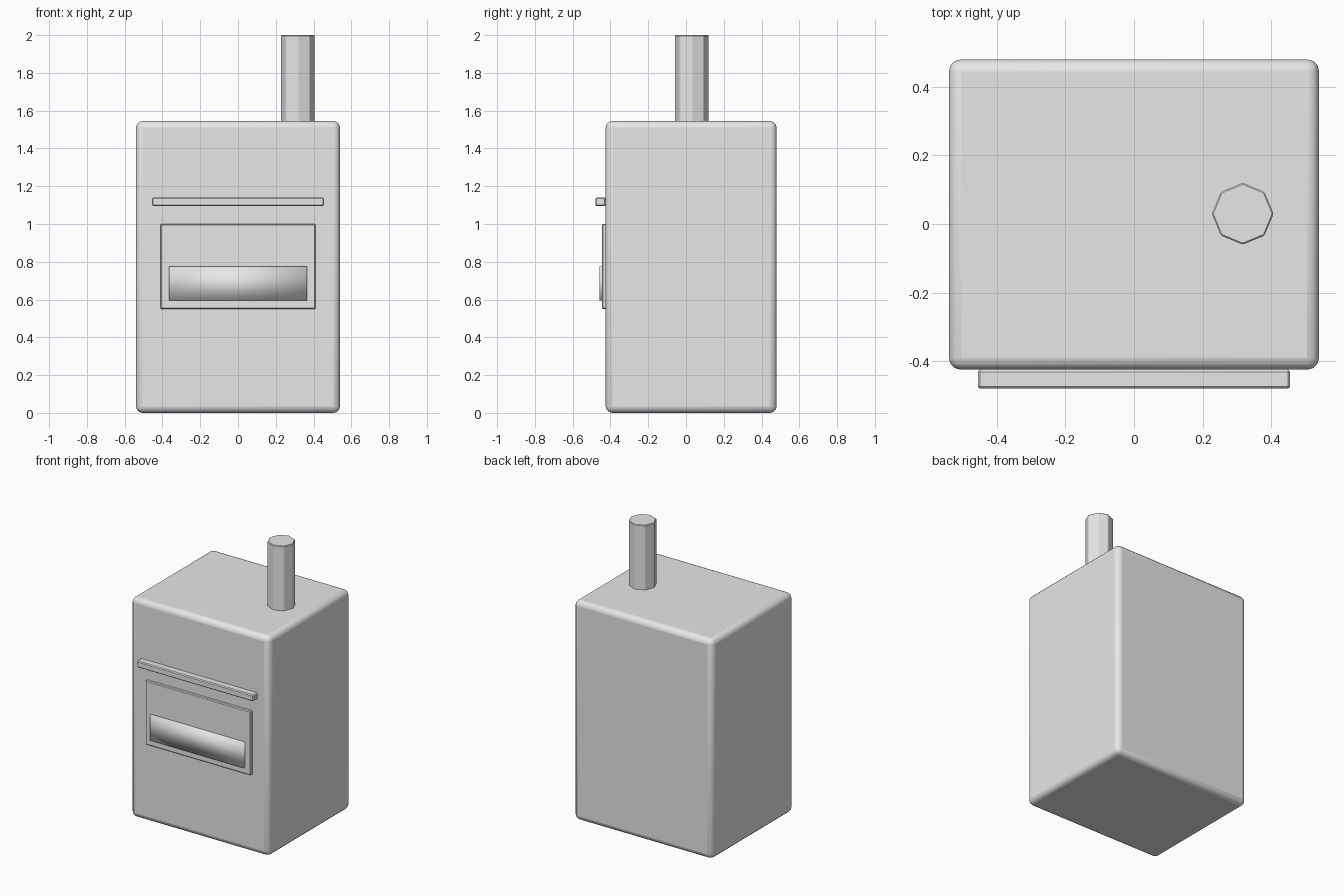
import bpy
import math

cube = bpy.data.objects.get("Cube")
if cube:
    bpy.data.objects.remove(cube, do_unlink=True)

grey = bpy.data.materials.new("plain_grey")
grey.use_nodes = True
grey.diffuse_color = (0.8, 0.8, 0.8, 1)
grey.node_tree.nodes["Principled BSDF"].inputs["Base Color"].default_value = (0.8, 0.8, 0.8, 1)


def finish(name, bevel=0, segments=1):
    obj = bpy.context.object
    obj.name = name
    obj.data.materials.append(grey)
    if bevel:
        mod = obj.modifiers.new("Rounded edges", "BEVEL")
        mod.width = bevel
        mod.segments = segments
    return obj


def box(name, x, y, z, bevel=0, segments=1):
    """Box from (low, high) spans on each axis."""
    spans = (x, y, z)
    bpy.ops.mesh.primitive_cube_add(size=1, location=[(a + b) / 2 for a, b in spans])
    bpy.context.object.scale = [b - a for a, b in spans]
    bpy.ops.object.transform_apply(location=False, rotation=False, scale=True)
    return finish(name, bevel, segments)


# Rounded cabinet
box("body", (-0.54, 0.54), (-0.425, 0.48), (0, 1.545), 0.035, 3)
bpy.ops.object.shade_smooth_by_angle(angle=math.radians(40))

# Door panel, softly shaded window and handle rail on the front
box("door", (-0.41, 0.41), (-0.445, -0.42), (0.55, 1.0), 0.005)
box("window", (-0.365, 0.365), (-0.457, -0.435), (0.595, 0.775))
bpy.ops.object.shade_smooth()
box("handle", (-0.455, 0.455), (-0.48, -0.425), (1.095, 1.14), 0.006)

# Eight-sided flue pipe
bpy.ops.mesh.primitive_cylinder_add(vertices=8, radius=0.09, depth=0.46, location=(0.317, 0.03, 1.77))
finish("flue_pipe", 0.004)
